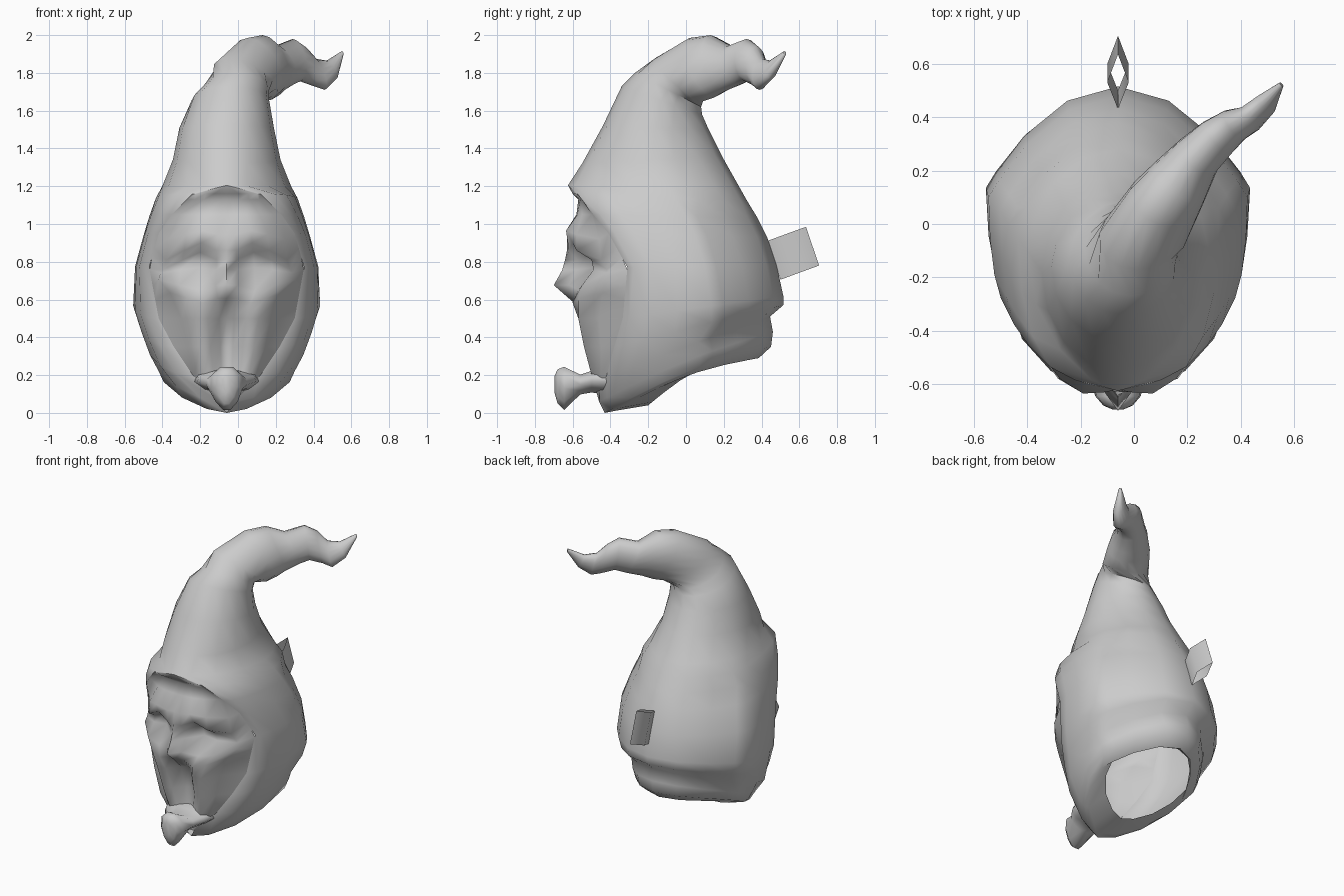
import bpy, bmesh, math
from mathutils import Vector

if "Cube" in bpy.data.objects:
    bpy.data.objects.remove(bpy.data.objects["Cube"])

CX = -0.06   # symmetry line of the head
Q = 4        # segments per quarter ring

grey = bpy.data.materials.new("light grey")
grey.diffuse_color = (0.6, 0.6, 0.6, 1)
grey.use_nodes = True
grey.node_tree.nodes["Principled BSDF"].inputs["Base Color"].default_value = grey.diffuse_color


def make(name, verts, faces, angle=50):
    me = bpy.data.meshes.new(name)
    me.from_pydata([tuple(v) for v in verts], [], faces)
    bm = bmesh.new()
    bm.from_mesh(me)
    bmesh.ops.remove_doubles(bm, verts=bm.verts, dist=.0005)
    bm.to_mesh(me)
    bm.free()
    me.validate()
    me.materials.append(grey)
    ob = bpy.data.objects.new(name, me)
    bpy.context.collection.objects.link(ob)
    bpy.ops.object.select_all(action='DESELECT')
    ob.select_set(True)
    bpy.context.view_layer.objects.active = ob
    bpy.ops.object.shade_smooth_by_angle(angle=math.radians(angle))
    return ob


def strips(rows, closed=False, skip=lambda i, j: False):
    """Quads between successive rows of equal length."""
    n = len(rows[0])
    faces = []
    for i in range(len(rows) - 1):
        for j in range(n if closed else n - 1):
            if not skip(i, j):
                k = (j + 1) % n
                faces.append((i * n + j, i * n + k, (i + 1) * n + k, (i + 1) * n + j))
    return [v for r in rows for v in r], faces


# Hood levels: centre x, front z, back z, front y, back y, half width,
# face opening half width, upward bulge of the neck edge
levels = [
    (CX, .04, .30, -.20, .36, .30, 0, .25),
    (CX, .01, .29, -.38, .385, .33, 0, .16),
    (CX, .0, .35, -.43, .45, .37, 0, .13),
    (CX, .06, .43, -.46, .46, .395, .04, .08),
    (CX, .20, .51, -.42, .445, .425, .18, 0),
    (CX, .35, .57, -.38, .515, .465, .28, 0),
    (CX, .50, .62, -.335, .515, .495, .36, 0),
    (CX, .77, .78, -.31, .48, .485, .41, 0),
    (CX, .95, .93, -.41, .43, .44, .36, 0),
    (CX, 1.05, 1.03, -.49, .38, .41, .29, 0),
    (CX, 1.16, 1.12, -.575, .325, .375, .18, 0),
    (CX, 1.205, 1.20, -.625, .28, .34, 0, 0),
    (CX, 1.32, 1.36, -.55, .19, .285, 0, 0),
    (CX, 1.52, 1.50, -.44, .12, .25, 0, 0),
    (-.04, 1.73, 1.58, -.34, .085, .205, 0, 0),
    (-.01, 1.80, 1.62, -.27, .08, .175, 0, 0),
]


def hood_ring(xc, zf, zb, yf, yb, hw, rim, bulge):
    yc = max(yb - .38, (yf + yb) / 2)
    back_power = 1.9 if zf < 1.1 else 1.2                   # pointed back
    narrow = 1.3 if zf < .1 or 1.2 < zf < 1.3 else 1        # narrow chin and brim
    half = []
    for i in range(2 * Q + 1):
        a = i * math.pi / (2 * Q)
        s, c = math.sin(a), abs(math.cos(a))
        if i <= Q:
            x, y = hw * s, yc + (yb - yc) * c ** back_power
        else:
            x, y = rim + (hw - rim) * max(0, s) ** narrow, yc - (yc - yf) * c
        t = (y - yf) / (yb - yf)
        half.append((x, y, zf + (zb - zf) * (t + bulge * math.sin(math.pi * t))))
    right = [Vector((xc + x, y, z)) for x, y, z in half]
    left = [Vector((xc - x, y, z)) for x, y, z in half[:0:-1]]
    return right + left     # front point appears twice, once per side


# Drooping tail rings: top point, bottom point, half width, heading of the side axis
tail = [
    ((-.05, -.16, 1.88), (.13, .09, 1.65), .155, -20),
    ((.05, .02, 1.985), (.18, .15, 1.67), .135, -33),
    ((.13, .13, 2.0), (.22, .20, 1.70), .115, -40),
    ((.20, .23, 1.945), (.28, .28, 1.735), .09, -45),
    ((.29, .32, 1.98), (.33, .32, 1.755), .08, -52),
    ((.35, .37, 1.94), (.40, .37, 1.73), .065, -58),
    ((.41, .40, 1.875), (.46, .39, 1.71), .05, -60),
    ((.47, .45, 1.865), (.52, .45, 1.77), .04, -55),
    ((.55, .52, 1.915), (.555, .525, 1.895), .01, -50),
]


def tail_ring(top, bottom, w, heading):
    t, b = Vector(top), Vector(bottom)
    h = math.radians(heading)
    side = Vector((math.cos(h), math.sin(h), 0)) * w
    half = [i * math.pi / (2 * Q) for i in range(2 * Q + 1)]
    pt = lambda a, s: (t + b) / 2 + (b - t) / 2 * math.cos(a) + side * math.sin(a) * s
    return [pt(a, 1) for a in half] + [pt(a, -1) for a in half[:0:-1]]


# Hood with tail, open at the neck and the face
rings = [hood_ring(*l) for l in levels] + [tail_ring(*t) for t in tail]
n = len(rings[0])
verts, faces = strips(rings, True, lambda i, j: j == 2 * Q)
faces.append(tuple(range((len(rings) - 1) * n, len(rings) * n)))
hood = make("hood", verts, faces, 60)
bm = bmesh.new()
bm.from_mesh(hood.data)
bmesh.ops.recalc_face_normals(bm, faces=bm.faces)
side_face = max((f for f in bm.faces if .5 < f.calc_center_median().z < 1),
                key=lambda f: f.calc_center_median().x)
if side_face.normal.x < 0:
    bmesh.ops.reverse_faces(bm, faces=bm.faces)
bm.to_mesh(hood.data)
bm.free()

# Face mask rows: z, brow arch amount, cheek half width, then depth from the middle outwards
mask = [
    (1.205, 0, 0, -.625, -.625, -.625, -.625, -.625),
    (1.16, 0, .16, -.60, -.60, -.60, -.60, -.585),
    (1.13, 0, .17, -.57, -.57, -.565, -.56, -.55),
    (1.05, 0, .25, -.58, -.58, -.575, -.55, -.50),
    (.95, .5, .31, -.62, -.63, -.635, -.58, -.46),
    (.87, 1, .32, -.63, -.62, -.60, -.58, -.45),
    (.82, 1, .335, -.64, -.58, -.51, -.50, -.42),
    (.76, .3, .35, -.655, -.58, -.49, -.49, -.42),
    (.67, -.6, .36, -.70, -.62, -.57, -.55, -.43),
    (.60, -.6, .30, -.62, -.59, -.60, -.57, -.44),
    (.50, 0, .24, -.47, -.49, -.57, -.57, -.46),
    (.35, 0, .205, -.44, -.46, -.52, -.54, -.45),
    (.20, 0, .17, -.44, -.45, -.48, -.50, -.45),
    (.06, 0, .04, -.46, -.46, -.46, -.46, -.46),
]
fractions = (0, .16, .42, .70, 1)
arch = (-.01, -.01, .03, -.01, -.06)
rim_levels = levels[3:12]


def rim_at(z):
    """Edge of the hood opening at a height."""
    for a, b in zip(rim_levels, rim_levels[1:]):
        if z <= b[1] + 1e-6:
            f = (z - a[1]) / (b[1] - a[1])
            return a[6] + (b[6] - a[6]) * f, a[3] + (b[3] - a[3]) * f, z


rows = []
for z, bend, w, *depth in mask:
    half = [(w * f, y, z + bend * d) for f, y, d in zip(fractions, depth, arch)] + [rim_at(z)]
    rows.append([(CX - x, y, h) for x, y, h in half[:0:-1]] + [(CX + x, y, h) for x, y, h in half])
verts, faces = strips(rows)
make("face_mask", verts, [tuple(reversed(f)) for f in faces], 80)

# Jutting chin: y, centre z, half width, half height
chin = [(-.42, .165, .17, .07), (-.50, .165, .155, .06), (-.56, .15, .11, .055),
        (-.645, .13, .085, .12), (-.68, .14, .055, .095), (-.695, .15, .02, .05)]
rows = [[(CX + w * math.cos(k * math.pi / 5) * (1 + .25 * math.sin(k * math.pi / 5)),
          y, z + h * math.sin(k * math.pi / 5))
         for k in range(10)] for y, z, w, h in chin]
verts, faces = strips(rows, True)
faces.append(tuple(range(len(verts) - 10, len(verts))))
make("chin", verts, faces, 75)

# Diamond-shaped hanging loop on the back
top = [(CX, .43, .91), (CX + .04, .53, .947), (CX, .635, .985), (CX - .04, .53, .947)]
bottom = [(x, y + .07, z - .205) for x, y, z in top]
verts, faces = strips([bottom, top], True)
make("back_loop", verts, faces, 60)
